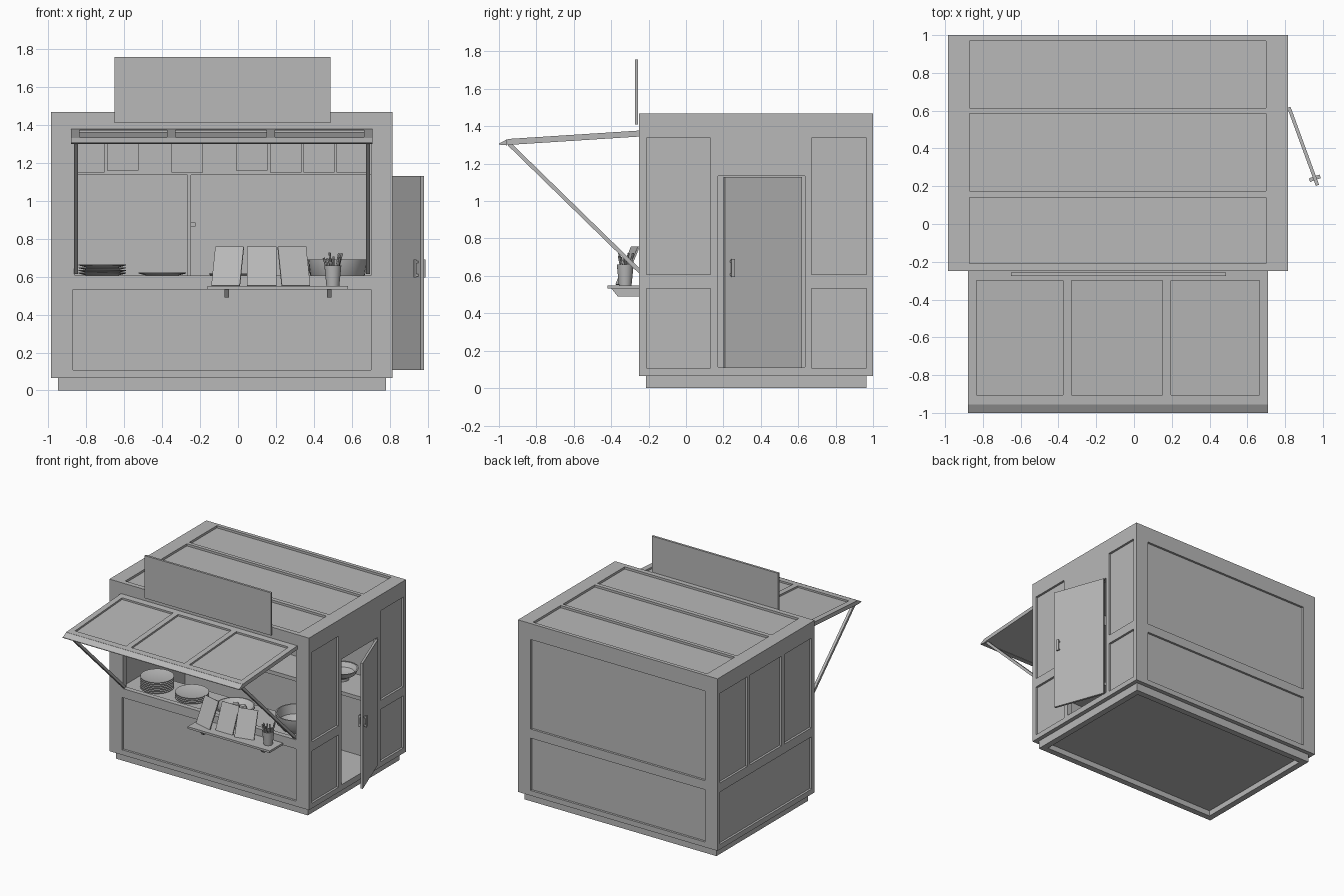
import bpy, bmesh, math, random
from mathutils import Matrix, Vector

if "Cube" in bpy.data.objects:
    bpy.data.objects.remove(bpy.data.objects["Cube"])
random.seed(4)

# One darker grey for the whole kiosk
GREY = bpy.data.materials.new("dark_grey")
GREY.diffuse_color = (.48, .48, .48, 1)
GREY.use_nodes = True
GREY.node_tree.nodes["Principled BSDF"].inputs["Base Color"].default_value = GREY.diffuse_color


def finish(name, bm, smooth=False):
    bmesh.ops.recalc_face_normals(bm, faces=bm.faces)
    me = bpy.data.meshes.new(name)
    bm.to_mesh(me)
    bm.free()
    me.materials.append(GREY)
    ob = bpy.data.objects.new(name, me)
    bpy.context.collection.objects.link(ob)
    if smooth:
        bpy.ops.object.select_all(action='DESELECT')
        ob.select_set(True)
        bpy.context.view_layer.objects.active = ob
        bpy.ops.object.shade_smooth_by_angle(angle=math.radians(35))
    return ob


def add_box(bm, x0, x1, y0, y1, z0, z1):
    m = Matrix.Translation(((x0 + x1) / 2, (y0 + y1) / 2, (z0 + z1) / 2))
    m = m @ Matrix.Diagonal((x1 - x0, y1 - y0, z1 - z0, 1))
    bmesh.ops.create_cube(bm, size=1, matrix=m)


def boxes(name, *dims):
    bm = bmesh.new()
    for d in dims:
        add_box(bm, *d)
    return finish(name, bm)


def cut(ob, *dims):
    """Subtract boxes from an object and bake the result."""
    cutter = boxes("cutter", *dims)
    cutter.hide_render = True
    mod = ob.modifiers.new("cut", 'BOOLEAN')
    mod.object, mod.operation, mod.solver = cutter, 'DIFFERENCE', 'EXACT'
    dg = bpy.context.evaluated_depsgraph_get()
    me = bpy.data.meshes.new_from_object(ob.evaluated_get(dg))
    ob.modifiers.clear()
    ob.data = me
    bpy.data.objects.remove(cutter)


def extrude_yz(name, pts, x0, x1):
    bm = bmesh.new()
    f = bm.faces.new([bm.verts.new((x0, y, z)) for y, z in pts])
    r = bmesh.ops.extrude_face_region(bm, geom=[f])
    bmesh.ops.translate(bm, vec=(x1 - x0, 0, 0),
                        verts=[v for v in r['geom'] if isinstance(v, bmesh.types.BMVert)])
    return finish(name, bm)


def lathe(name, pts, loc, seg=28):
    bm = bmesh.new()
    vs = [bm.verts.new((r, 0, z)) for r, z in pts]
    es = [bm.edges.new(p) for p in zip(vs, vs[1:])]
    bmesh.ops.spin(bm, geom=vs + es, cent=(0, 0, 0), axis=(0, 0, 1),
                   angle=2 * math.pi, steps=seg, use_duplicate=False)
    bmesh.ops.remove_doubles(bm, verts=bm.verts, dist=1e-5)
    ob = finish(name, bm, True)
    ob.location = loc
    return ob


def bar(name, a, b, w, seg=4):
    a, b = Vector(a), Vector(b)
    bm = bmesh.new()
    rot = (b - a).to_track_quat('Z', 'Y').to_matrix().to_4x4()
    m = Matrix.Translation((a + b) / 2) @ rot @ Matrix.Rotation(math.pi / 4, 4, 'Z')
    bmesh.ops.create_cone(bm, cap_ends=True, segments=seg, radius1=w, radius2=w,
                          depth=(b - a).length, matrix=m)
    return finish(name, bm)


# Body shell: hollow box with window, doorway and recessed panels
X0, X1, Y0, Y1, Z0, Z1 = -.985, .815, -.25, 1.0, .065, 1.467
PX, D = (-.87, .70), .018
LOW, HIGH = (.107, .533), (.607, 1.337)
THIRDS = [(-.21, .14), (.175, .585), (.615, .97)]
body = boxes("body_shell", (X0, X1, Y0, Y1, Z0, Z1))
cut(body, (-.945, .775, -.21, .96, .11, 1.43))
panels = [(*PX, Y0 - .1, Y0 + D, *LOW)]
panels += [(*PX, Y1 - D, Y1 + .1, *z) for z in (LOW, HIGH)]
panels += [(*PX, *y, Z1 - D, Z1 + .1) for y in THIRDS]
panels += [(X0 - .1, X0 + D, *y, *HIGH) for y in THIRDS]
panels += [(X0 - .1, X0 + D, -.21, .97, *LOW)]
panels += [(X1 - D, X1 + .1, *y, *z) for y in ((-.21, .13), (.67, .965)) for z in (LOW, HIGH)]
panels += [(-.86, .70, Y0 - .1, -.20, .607, 1.345),         # serving window
           (.76, X1 + .1, .17, .635, .112, 1.135)]          # doorway
cut(body, *panels)

# Plinth with hollow underside
plinth = boxes("plinth", (-.95, .78, -.215, .965, 0, .066))
cut(plinth, (-.90, .73, -.165, .915, -.1, .045))

# Sign board above the window
boxes("sign_board", (-.65, .488, -.274, -.256, 1.41, 1.757))

# Raised awning hatch, sloped downward to the front
awning = boxes("awning", (-.88, .71, -.955, -.25, 1.345, 1.377))
cut(awning, *[(*x, -.905, -.30, 1.363, 1.45)
              for x in ((-.835, -.375), (-.33, .15), (.195, .665))])
for v in awning.data.vertices:
    v.co.z += (v.co.y + .25) * .064
extrude_yz("awning_lip", [(-1.0, 1.302), (-1.0, 1.307), (-.956, 1.331), (-.956, 1.298)], -.88, .71)
for n, x in (("left", -.855), ("right", .685)):
    bar("awning_strut_" + n, (x, -.945, 1.305), (x, -.245, .622), .015)

# Open door, built closed along local x and swung on its hinge
door = [boxes("door", (0, .44, -.009, .009, .108, 1.13))]
for s in (-1, 1):
    grip = sorted((s * .022, s * .03))
    post = sorted((s * .008, s * .025))
    door.append(boxes("door_handle", (.39, .41, *grip, .595, .69),
                      *[(.39, .41, *post, z, z + .012) for z in (.602, .671)]))
swing = Matrix.Translation((.820, .618, 0)) @ Matrix.Rotation(math.atan2(-.41, .150), 4, 'Z')
for ob in door:
    ob.matrix_world = swing

# Outside shelf on two wedge brackets
boxes("serving_shelf", (-.16, .58, -.42, -.25, .533, .55))
for x in (-.06, .48):
    extrude_yz("shelf_bracket", [(-.25, .49), (-.365, .49), (-.40, .534), (-.25, .534)],
               x - .012, x + .012)

# Leaning menu boards, fanned outward
for x, yaw in ((-.065, -14), (.125, 0), (.305, 14)):
    menu = boxes("menu_board", (-.077, .077, -.005, .005, 0, .222))
    menu.matrix_world = (Matrix.Translation((x, -.355, .552))
                         @ Matrix.Rotation(math.radians(yaw), 4, 'Z')
                         @ Matrix.Rotation(math.radians(-23), 4, 'X'))

# Utensil cup
lathe("utensil_cup", [(0, 0), (.034, 0), (.045, .11), (.040, .11), (.030, .008), (0, .008)],
      (.5, -.325, .55), 20)
for i in range(9):
    a = i * 2.4
    r = .018 + .012 * random.random()
    c, s = math.cos(a), math.sin(a)
    bar("utensil", (.5 + .4 * r * c, -.325 + .4 * r * s, .57),
        (.5 + 1.8 * r * c, -.325 + 1.8 * r * s, .69 + .04 * random.random()), .006, 6)

# Front counter with plate stacks and bowls
boxes("front_counter", (-.945, .775, -.21, .16, .53, .56))
plate = [(0, 0), (.07, 0), (.125, .014), (.125, .018), (.07, .006), (0, .006)]
for x, y, n in ((-.715, -.02, 7), (-.40, -.02, 4)):
    for i in range(n):
        lathe("plate", plate, (x, y, .56 + i * .0142))
lathe("food_dish", [(0, 0), (.09, 0), (.15, .05), (.15, .06), (.14, .06), (.085, .012), (0, .012)],
      (0, -.04, .56))
for i in range(6):
    a = i * math.pi / 3
    lathe("food_ball", [(0, 0), (.022, .01), (.03, .03), (.022, .05), (0, .06)],
          (.065 * math.cos(a), -.04 + .065 * math.sin(a), .56), 12)
lathe("cooking_bowl", [(0, 0), (.10, 0), (.145, .05), (.155, .13), (.145, .13),
                       (.135, .055), (.095, .012), (0, .012)], (.525, .0, .56))

# Back counter, with a bowl seen through the doorway
boxes("back_cabinet", (-.945, .775, .67, .96, .11, .57))
boxes("back_counter", (-.945, .775, .65, .96, .57, .60))
lathe("back_bowl", [(0, 0), (.05, 0), (.05, .02), (.10, .05), (.12, .09), (.11, .09),
                    (.09, .055), (0, .03)], (.36, .83, .60))

# Overhead cupboards, upright divider and knob
boxes("overhead_cupboard", (-.945, .775, .72, .96, 1.135, 1.43))
boxes("cupboard_doors", *[(x, x + .165, .708, .721, z, 1.40) for x, z in
                          ((-.87, 1.15), (-.69, 1.16), (-.35, 1.15), (-.01, 1.16),
                           (.17, 1.15), (.345, 1.15), (.52, 1.15))])
boxes("upright_divider", (-.265, -.247, .72, .96, .60, 1.135))
boxes("divider_knob", (-.248, -.225, .80, .82, .865, .885))
